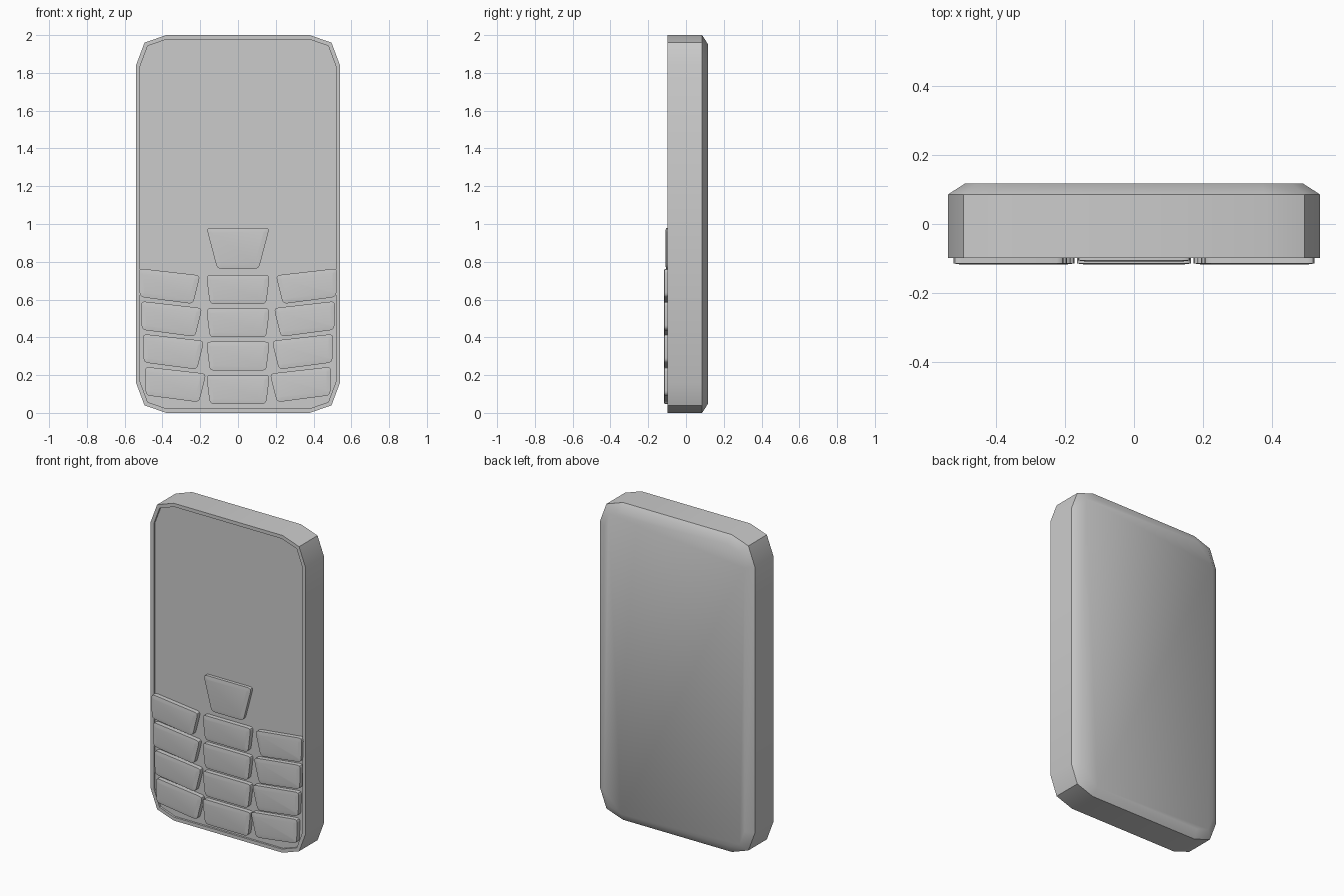
import bpy, bmesh, math
from mathutils import Vector

if "Cube" in bpy.data.objects:
    bpy.data.objects.remove(bpy.data.objects["Cube"])

grey = bpy.data.materials.new("plain grey")
grey.use_nodes = True
grey.diffuse_color = (0.6, 0.6, 0.6, 1)
grey.node_tree.nodes["Principled BSDF"].inputs["Base Color"].default_value = (0.6, 0.6, 0.6, 1)


def inset(points, d):
    """Move every edge of a convex outline inward by d."""
    c = sum(points, Vector((0, 0))) / len(points)
    lines = []
    for a, b in zip(points, points[1:] + points[:1]):
        t = (b - a).normalized()
        n = Vector((-t.y, t.x))
        if n.dot(c - a) < 0:
            n = -n
        lines.append((a + n * d, t))
    out = []
    for (p, t), (q, u) in zip(lines[-1:] + lines[:-1], lines):
        s = (q - p).cross(u) / t.cross(u)
        out.append(p + t * s)
    return out


def loft(name, rings, angle):
    """Bridge (outline, depth) rings and cap both ends."""
    bm = bmesh.new()
    loops = [[bm.verts.new((p.x, y, p.y)) for p in pts] for pts, y in rings]
    for a, b in zip(loops, loops[1:]):
        n = len(a)
        for i in range(n):
            j = (i + 1) % n
            bm.faces.new((a[i], a[j], b[j], b[i]))
    bm.faces.new(loops[0])
    bm.faces.new(loops[-1])
    bmesh.ops.recalc_face_normals(bm, faces=bm.faces)
    mesh = bpy.data.meshes.new(name)
    bm.to_mesh(mesh)
    bm.free()
    mesh.materials.append(grey)
    ob = bpy.data.objects.new(name, mesh)
    bpy.context.collection.objects.link(ob)
    bpy.ops.object.select_all(action='DESELECT')
    ob.select_set(True)
    bpy.context.view_layer.objects.active = ob
    bpy.ops.object.shade_smooth_by_angle(angle=math.radians(angle))
    return ob


def rounded(corners, r, steps=4):
    """Round the corners of an outline with quadratic arcs."""
    out = []
    n = len(corners)
    for i, p in enumerate(corners):
        a = p + (corners[i - 1] - p).normalized() * r
        b = p + (corners[(i + 1) % n] - p).normalized() * r
        for k in range(steps + 1):
            t = k / steps
            out.append(a * (1 - t) ** 2 + p * 2 * t * (1 - t) + b * t * t)
    return out


# Body: chamfered slab with a shallow recessed front panel
quarter = [(0.54, 0.84), (0.495, 0.96), (0.38, 1.0)]
outline = []
for sx, sz in ((1, 1), (-1, 1), (-1, -1), (1, -1)):
    pts = [Vector((x * sx, 1 + z * sz)) for x, z in quarter]
    outline += pts if sx * sz > 0 else pts[::-1]
rim = inset(outline, 0.022)
loft("body", [(rim, -0.086), (rim, -0.0985), (outline, -0.0985),
              (outline, 0.0855), (inset(outline, 0.05), 0.1175)], 45)


def key(name, corners, top):
    base = [Vector(c) for c in corners]
    edge = rounded(base, 0.024)
    face = rounded(inset(base, 0.022), 0.006)
    loft(name, [(edge, -0.08), (edge, top + 0.003), (face, top)], 30)


# Navigation key
key("navigation_key", [(-0.167, 0.98), (0.167, 0.98), (0.11, 0.763), (-0.11, 0.763)], -0.109)

# Number keys: a centre column and two mirrored slanted columns
for row in range(4):
    dz = -0.1765 * row
    key(f"centre_key_{row + 1}", [(-0.168, 0.73 + dz), (0.168, 0.73 + dz),
                                  (0.149, 0.577 + dz), (-0.149, 0.577 + dz)], -0.1175)
    dx, dz = -0.0105 * row, -0.1735 * row
    slant = [(0.525, 0.765), (0.2, 0.728), (0.238, 0.577), (0.52, 0.614)]
    for side, s in (("left", 1), ("right", -1)):
        key(f"{side}_key_{row + 1}", [(s * (x + dx), z + dz) for x, z in slant], -0.1175)
